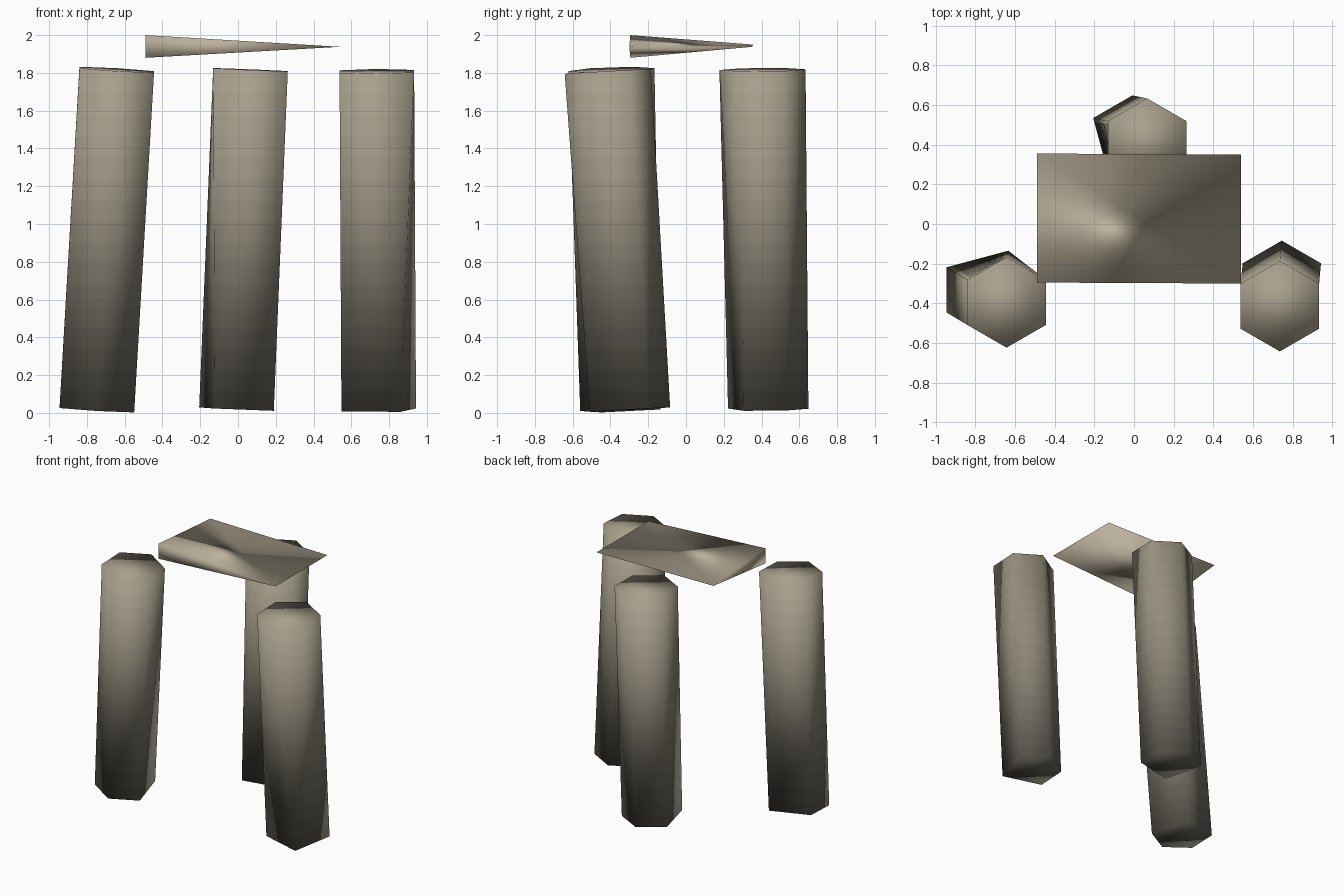
import bpy, bmesh
from math import cos, sin, radians
from mathutils import Vector

if "Cube" in bpy.data.objects:
    bpy.data.objects.remove(bpy.data.objects["Cube"])

RADIUS = 0.228
BANDS = 16
DARK, LIGHT = Vector((0.11, 0.10, 0.083)), Vector((0.40, 0.36, 0.27))


def stone(name, colour):
    mat = bpy.data.materials.new(name)
    mat.diffuse_color = (*colour, 1)
    mat.use_nodes = True
    mat.node_tree.nodes["Principled BSDF"].inputs["Base Color"].default_value = mat.diffuse_color
    return mat


# Weathered stone, darker towards the ground
shades = [stone(f"stone_{i}", DARK.lerp(LIGHT, (i + 0.5) / BANDS)) for i in range(BANDS)]
slab_stone = stone("slab_stone", (0.50, 0.44, 0.33))


def finish(name, bm, mats):
    bmesh.ops.recalc_face_normals(bm, faces=bm.faces)
    bm.normal_update()
    layer = bm.verts.layers.float_vector.new("soft")
    for v in bm.verts:
        v[layer] = v.normal
    # Slice into colour bands, carrying the soft normals along
    step = 1.8 / len(mats)
    for i in range(1, len(mats)):
        bmesh.ops.bisect_plane(bm, geom=bm.verts[:] + bm.edges[:] + bm.faces[:],
                               plane_co=(0, 0, i * step), plane_no=(0, 0, 1))
    for f in bm.faces:
        f.smooth = True
        z = f.calc_center_median().z
        f.material_index = min(len(mats) - 1, max(0, int(z / step)))
    normals = [v[layer].normalized() for v in bm.verts]
    bm.verts.layers.float_vector.remove(layer)
    mesh = bpy.data.meshes.new(name)
    bm.to_mesh(mesh)
    bm.free()
    for m in mats:
        mesh.materials.append(m)
    mesh.normals_split_custom_set_from_vertices(normals)
    obj = bpy.data.objects.new(name, mesh)
    bpy.context.collection.objects.link(obj)
    return obj


def ring(bm, centre, lean, angles):
    # Outline squared off to the leaning axis
    out = []
    for a in angles:
        dx, dy = RADIUS * cos(radians(a)), RADIUS * sin(radians(a))
        dz = -(lean.x * dx + lean.y * dy) / lean.z
        out.append(bm.verts.new(centre + Vector((dx, dy, dz))))
    return out


def pillar(name, foot, head, chip):
    """Leaning six-sided stone; the foot edge facing angle `chip` is worn to a point."""
    bm = bmesh.new()
    foot, head = Vector(foot), Vector(head)
    lean = head - foot
    angles = [30 + 60 * i for i in range(6)]
    top = ring(bm, head, lean, angles)
    worn = [chip - 30, chip + 30]
    low_angles = [a for a in angles if a not in worn] + [chip]
    low = dict(zip(low_angles, ring(bm, foot, lean, low_angles)))
    for a in worn:
        low[a] = low[chip]
    bm.faces.new(top)
    bm.faces.new([low[a] for a in reversed(sorted(low_angles))])
    # Sides: five quads and one triangle
    for i in range(6):
        j = (i + 1) % 6
        a, b = low[angles[i]], low[angles[j]]
        if a is b:
            bm.faces.new((a, top[j], top[i]))
        else:
            bm.faces.new((a, b, top[j], top[i]))
    return finish(name, bm, shades)


# Three standing stones
pillar("left_pillar", (-0.747, -0.332, 0.018), (-0.642, -0.395, 1.817), 60)
pillar("right_pillar", (0.745, -0.312, 0.016), (0.735, -0.414, 1.808), 300)
pillar("back_pillar", (-0.008, 0.42, 0.02), (0.066, 0.405, 1.817), 240)

# Capstone: thick at the front left corner, sharp at the others
bm = bmesh.new()
a, a2, b, c, d = [bm.verts.new(p) for p in (
    (-0.49, -0.295, 2.0), (-0.49, -0.295, 1.88), (0.54, -0.30, 1.938),
    (0.54, 0.35, 1.938), (-0.49, 0.355, 1.95))]
for f in ((a, b, d), (b, c, d), (a2, c, b), (a2, d, c), (a, a2, b), (a, d, a2)):
    bm.faces.new(f)
finish("capstone", bm, [slab_stone])
